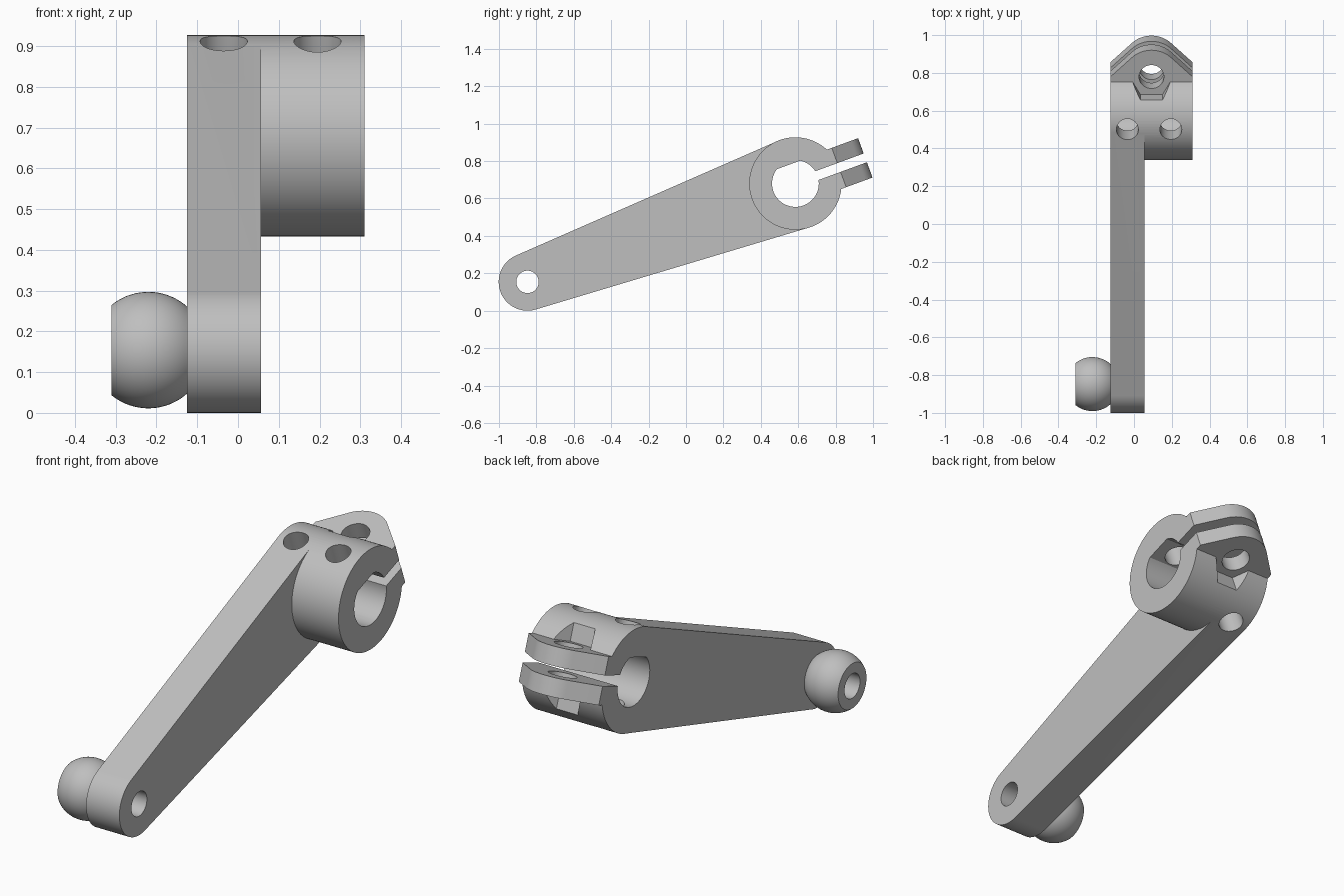
import bpy, bmesh
from math import sin, cos, pi, asin, acos, sqrt, radians
from mathutils import Matrix, Vector

cube = bpy.data.objects.get("Cube")
if cube:
    bpy.data.objects.remove(cube, do_unlink=True)

# Key dimensions: local y runs along the arm, origin at the hub centre
LENGTH, TILT = 1.526, radians(20.16)
HUB_R, END_R, PIN_R = 0.247, 0.154, 0.058
X0, X1, X2 = -0.125, 0.056, 0.31
MID, HALF = (X0 + X2) / 2, (X2 - X0) / 2
LUG_V, BOLT_U, TIP_R = 0.112, 0.248, 0.15
PLACE = Matrix.Translation((0, 0.585, 0.68)) @ Matrix.Rotation(TILT, 4, 'X')

metal = bpy.data.materials.new("grey metal")
metal.use_nodes = True
metal.diffuse_color = (0.52, 0.52, 0.52, 1)
metal.node_tree.nodes["Principled BSDF"].inputs["Base Color"].default_value = (0.52, 0.52, 0.52, 1)


def arc(cx, cy, r, a0, a1, n):
    return [(cx + r * cos(a0 + (a1 - a0) * i / n), cy + r * sin(a0 + (a1 - a0) * i / n))
            for i in range(n + 1)]


def circle(cx, cy, r, n=64):
    return arc(cx, cy, r, 0, 2 * pi, n)[:-1]


def make_object(name, bm):
    bmesh.ops.recalc_face_normals(bm, faces=bm.faces)
    mesh = bpy.data.meshes.new(name)
    bm.to_mesh(mesh)
    bm.free()
    mesh.materials.append(metal)
    obj = bpy.data.objects.new(name, mesh)
    bpy.context.collection.objects.link(obj)
    return obj


def prism(name, points, lo, hi, axis='X'):
    """Extrude an outline: (y, z) points along X, or (x, y) points along Z."""
    bm = bmesh.new()
    place = (lambda p: (lo, *p)) if axis == 'X' else (lambda p: (*p, lo))
    face = bm.faces.new([bm.verts.new(place(p)) for p in points])
    out = bmesh.ops.extrude_face_region(bm, geom=[face])
    move = Vector((hi - lo, 0, 0)) if axis == 'X' else Vector((0, 0, hi - lo))
    bmesh.ops.translate(bm, vec=move, verts=[g for g in out["geom"] if isinstance(g, bmesh.types.BMVert)])
    return make_object(name, bm)


def combine(target, tool, operation):
    mod = target.modifiers.new(operation, 'BOOLEAN')
    mod.operation, mod.solver, mod.object = operation, 'EXACT', tool
    with bpy.context.temp_override(object=target, active_object=target):
        bpy.ops.object.modifier_apply(modifier=mod.name)
    bpy.data.objects.remove(tool, do_unlink=True)


def finish(obj):
    obj.data.transform(PLACE)
    bpy.ops.object.select_all(action='DESELECT')
    obj.select_set(True)
    bpy.context.view_layer.objects.active = obj
    bpy.ops.object.shade_smooth_by_angle(angle=radians(25))


# Tapered arm: two arcs joined by their common tangents
taper = asin((HUB_R - END_R) / LENGTH)
a = pi / 2 + taper
outline = arc(0, 0, HUB_R - 0.0005, -a, a, 64) + arc(-LENGTH, 0, END_R, a, 2 * pi - a, 40)
body = prism("lever_arm", outline, X0, X1)

# Hub barrel
combine(body, prism("hub", circle(0, 0, HUB_R, 96), X0, X2), 'UNION')

# Clamp lug with tapered, rounded tip
t = acos(TIP_R / HALF)
lug = [(X0, 0.1), (X2, 0.1), (X2, BOLT_U)] + arc(MID, BOLT_U, TIP_R, t, pi - t, 24) + [(X0, BOLT_U)]
combine(body, prism("clamp_lug", lug, -LUG_V, LUG_V, 'Z'), 'UNION')

# Bore with a flat, clamp slot and pivot hole
flat = asin(0.106 / 0.125)
cutters = [
    prism("bore", arc(0, 0, 0.125, pi - flat, 2 * pi + flat, 64), -1, 1),
    prism("slot", [(0.05, -0.025), (0.6, -0.025), (0.6, 0.025), (0.05, 0.025)], -1, 1),
    prism("pivot_hole", circle(-LENGTH, 0, 0.06, 48), -1, 1),
    # Bolt hole and hexagonal seats above and below the lugs
    prism("bolt_hole", circle(MID, BOLT_U, 0.066, 48), -0.5, 0.5, 'Z'),
    prism("upper_seat", circle(MID, BOLT_U, 0.116, 6), LUG_V, 0.5, 'Z'),
    prism("lower_seat", circle(MID, BOLT_U, 0.116, 6), -0.5, -LUG_V, 'Z'),
    # Set screw holes: one right through, one into the bore only
    prism("through_screw_hole", circle(-0.035, 0, PIN_R, 48), -0.5, 0.5, 'Z'),
    prism("blind_screw_hole", circle(0.195, 0, PIN_R, 48), 0, 0.5, 'Z'),
]
for cutter in cutters:
    combine(body, cutter, 'DIFFERENCE')
finish(body)

# Truncated ball with a hole along its axis
BALL_R, BALL_X, FLAT_X = 0.143, -0.22, -0.311
b0, b1 = acos((X0 - BALL_X) / BALL_R), acos((FLAT_X - BALL_X) / BALL_R)
profile = [(X0, 0.06)] + arc(BALL_X, 0, BALL_R, b0, b1, 24) + [(FLAT_X, 0.06)]
bm = bmesh.new()
N = 64
rings = [[bm.verts.new((x, r * cos(2 * pi * i / N) - LENGTH, r * sin(2 * pi * i / N)))
          for i in range(N)] for x, r in profile]
for k, ring in enumerate(rings):
    nxt = rings[(k + 1) % len(rings)]
    for i in range(N):
        j = (i + 1) % N
        bm.faces.new((ring[i], ring[j], nxt[j], nxt[i]))
finish(make_object("ball_end", bm))
